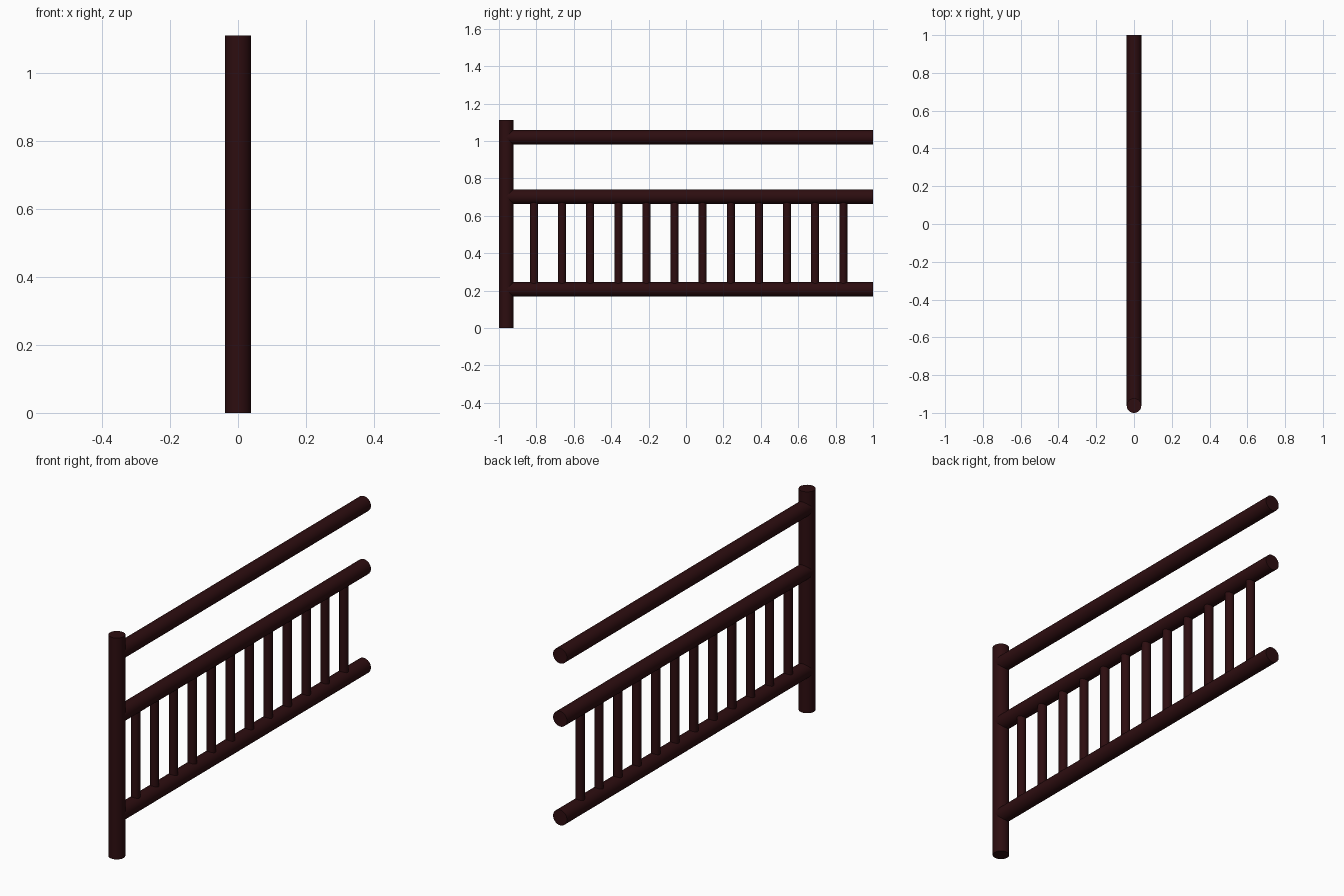
import bpy
import math

cube = bpy.data.objects.get("Cube")
if cube:
    bpy.data.objects.remove(cube, do_unlink=True)

# Dark stained wood
wood = bpy.data.materials.new("dark_red_brown")
wood.use_nodes = True
colour = (0.026, 0.004, 0.005, 1)
wood.diffuse_color = colour
wood.node_tree.nodes["Principled BSDF"].inputs["Base Color"].default_value = colour

RADIUS = 0.0385
POST_Y = -1 + RADIUS
POST_HEIGHT = 1.112
LOW_Z, MID_Z, TOP_Z = 0.207, 0.703, 1.02


def rod(name, radius, length, location, along_y=False, sides=32):
    """Round bar centred on location, upright or running front to back."""
    tilt = (math.pi / 2, 0, 0) if along_y else (0, 0, 0)
    bpy.ops.mesh.primitive_cylinder_add(
        vertices=sides, radius=radius, depth=length, location=location, rotation=tilt)
    obj = bpy.context.object
    obj.name = name
    obj.data.materials.append(wood)
    bpy.ops.object.shade_smooth_by_angle()
    return obj


# Upright post at the front end
rod("post", RADIUS, POST_HEIGHT, (0, POST_Y, POST_HEIGHT / 2))

# Three horizontal rails running back from the post
for name, z in (("bottom_rail", LOW_Z), ("middle_rail", MID_Z), ("top_rail", TOP_Z)):
    rod(name, RADIUS, 1 - POST_Y, (0, (1 + POST_Y) / 2, z), along_y=True)

# Evenly spaced balusters between the lower two rails
COUNT, FIRST_Y, LAST_Y = 12, -0.813, 0.841
for i in range(COUNT):
    y = FIRST_Y + (LAST_Y - FIRST_Y) * i / (COUNT - 1)
    rod(f"baluster_{i + 1}", 0.0215, MID_Z - LOW_Z, (0, y, (LOW_Z + MID_Z) / 2), sides=24)
